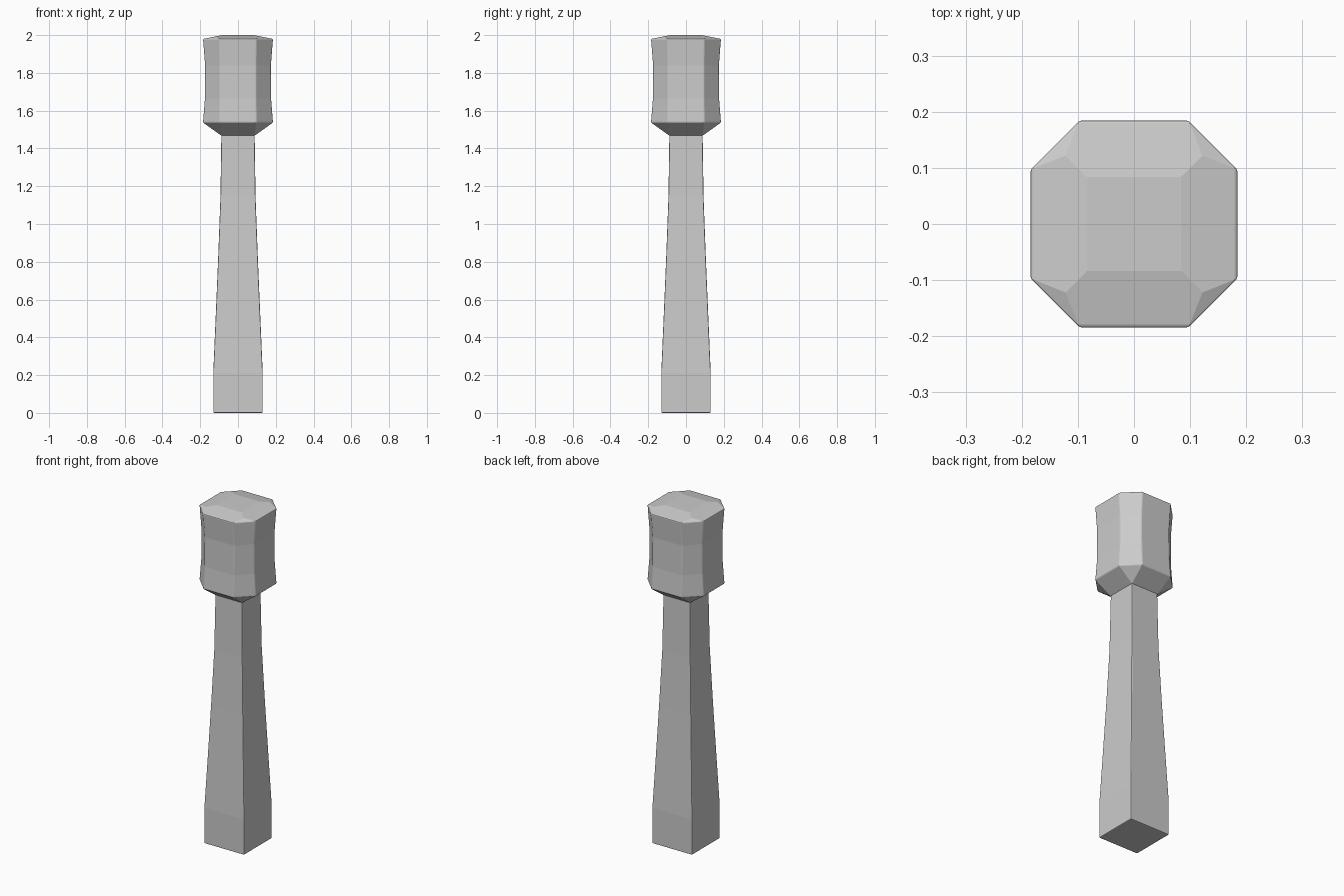
import bpy, bmesh

if "Cube" in bpy.data.objects:
    bpy.data.objects.remove(bpy.data.objects["Cube"])

grey = bpy.data.materials.new("plain_grey")
grey.diffuse_color = (0.6, 0.6, 0.6, 1)
grey.use_nodes = True
grey.node_tree.nodes["Principled BSDF"].inputs["Base Color"].default_value = grey.diffuse_color


def finish(name, bm, bevel):
    bmesh.ops.recalc_face_normals(bm, faces=bm.faces)
    mesh = bpy.data.meshes.new(name)
    bm.to_mesh(mesh)
    bm.free()
    mesh.materials.append(grey)
    ob = bpy.data.objects.new(name, mesh)
    bpy.context.collection.objects.link(ob)
    mod = ob.modifiers.new("soft_edges", 'BEVEL')
    mod.width = bevel
    mod.segments = 2
    mod.limit_method = 'ANGLE'
    mod.angle_limit = 0.55
    return ob


def square(bm, r, z):
    return [bm.verts.new((x * r, y * r, z)) for x, y in ((-1, -1), (1, -1), (1, 1), (-1, 1))]


def octagon(bm, r, c, z):
    # two points per side, starting with the front side
    pts = ((-c, -r), (c, -r), (r, -c), (r, c), (c, r), (-c, r), (-r, c), (-r, -c))
    return [bm.verts.new((x, y, z)) for x, y in pts]


def bridge(bm, a, b):
    n = len(a)
    for i in range(n):
        j = (i + 1) % n
        bm.faces.new((a[i], a[j], b[j], b[i]))


# Tapered square handle, open where it enters the head
bm = bmesh.new()
rings = [square(bm, r, z) for r, z in
         ((.131, 0), (.131, .21), (.118, .51), (.105, .82), (.093, 1.14), (.088, 1.475))]
for a, b in zip(rings, rings[1:]):
    bridge(bm, a, b)
bm.faces.new(rings[0])
finish("handle", bm, 0.005)

# Waisted head with chamfered corners
bm = bmesh.new()
rings = [octagon(bm, r, c, z) for r, c, z in
         ((.185, .097, 1.537), (.175, .095, 1.665), (.174, .095, 1.84), (.185, .097, 1.98))]
for a, b in zip(rings, rings[1:]):
    bridge(bm, a, b)

# Underside collar and shallow hipped top
neck = square(bm, .087, 1.467)
low, rim = rings[0], rings[-1]
crown = square(bm, .084, 2.0)
hip = square(bm, .122, 1.9925)
bm.faces.new(crown)
for i in range(4):
    j = (i + 1) % 4
    p, q, s = 2 * i, 2 * i + 1, (2 * i + 2) % 8
    bm.faces.new((neck[i], neck[j], low[q], low[p]))
    bm.faces.new((neck[j], low[s], low[q]))
    bm.faces.new((crown[i], crown[j], hip[j], rim[q], rim[p], hip[i]))
    bm.faces.new((hip[j], rim[s], rim[q]))
finish("head", bm, 0.005)
